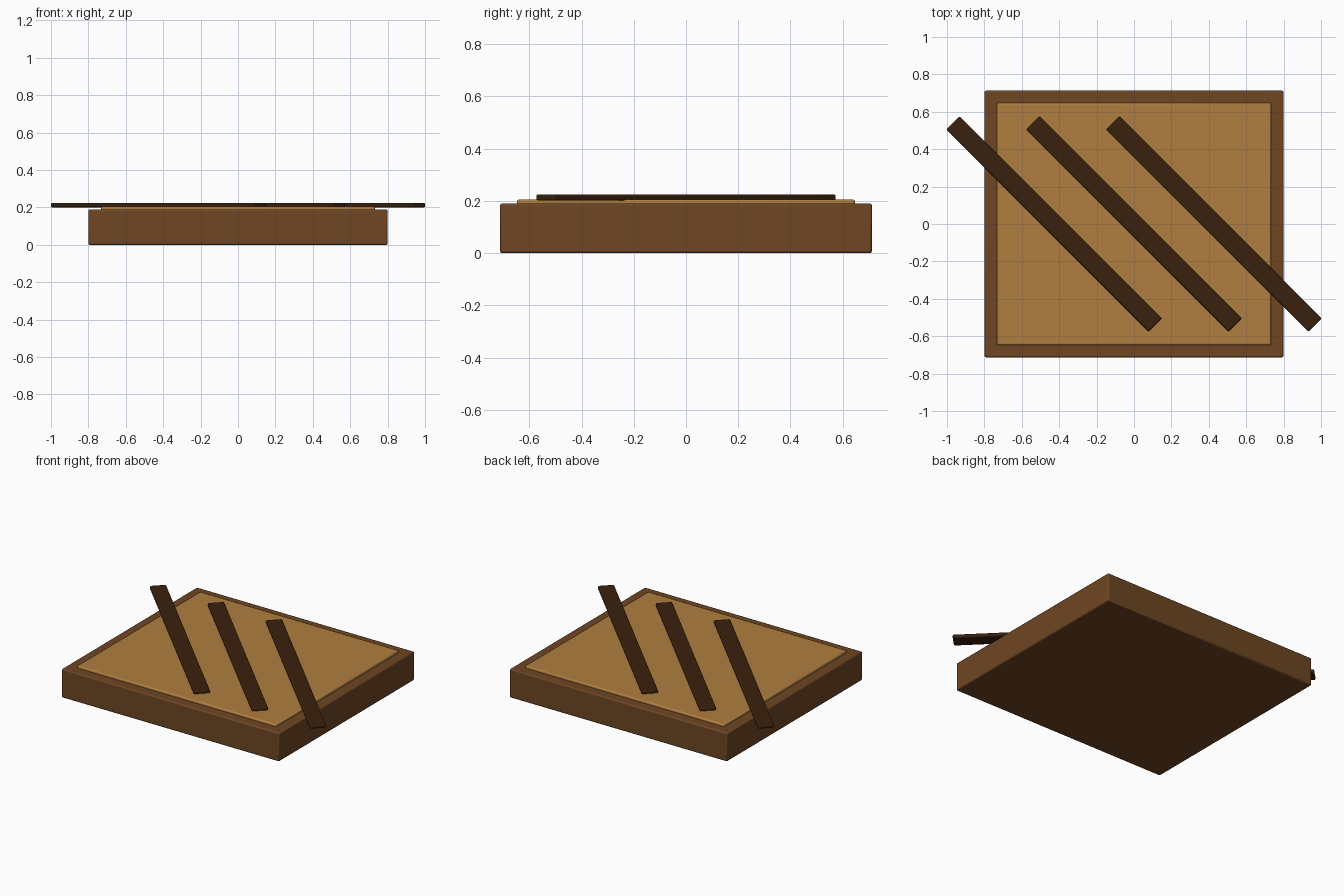
import bpy
import math

cube = bpy.data.objects.get("Cube")
if cube:
    bpy.data.objects.remove(cube, do_unlink=True)


def material(name, rgb):
    mat = bpy.data.materials.new(name)
    mat.use_nodes = True
    mat.diffuse_color = (*rgb, 1)
    mat.node_tree.nodes["Principled BSDF"].inputs["Base Color"].default_value = (*rgb, 1)
    return mat


def board(name, size, centre, mat, bevel, turn=0):
    """A box with softly rounded edges."""
    bpy.ops.mesh.primitive_cube_add(size=1, location=centre)
    obj = bpy.context.object
    obj.name = name
    obj.scale = size
    bpy.ops.object.transform_apply(location=False, rotation=False, scale=True)
    obj.rotation_euler.z = turn
    obj.data.materials.append(mat)
    mod = obj.modifiers.new("rounded_edges", "BEVEL")
    mod.width = bevel
    mod.segments = 2
    bpy.ops.object.shade_smooth_by_angle(angle=math.radians(30))
    return obj


brown = material("brown wood", (0.156, 0.061, 0.017))
tan = material("tan wood", (0.434, 0.209, 0.051))
dark = material("dark wood", (0.042, 0.015, 0.004))

# Solid base and the raised panel on top of it
board("base", (1.6, 1.425, 0.19), (0, 0, 0.095), brown, 0.008)
board("top_panel", (1.465, 1.295, 0.03), (0, 0, 0.19), tan, 0.008)

# Three diagonal slats, the outer two overhanging the sides
for side, x in (("right", -0.427), ("middle", 0), ("left", 0.427)):
    board(side + "_slat", (1.53, 0.1, 0.024), (x, 0, 0.213), dark, 0.007, -math.pi / 4)
